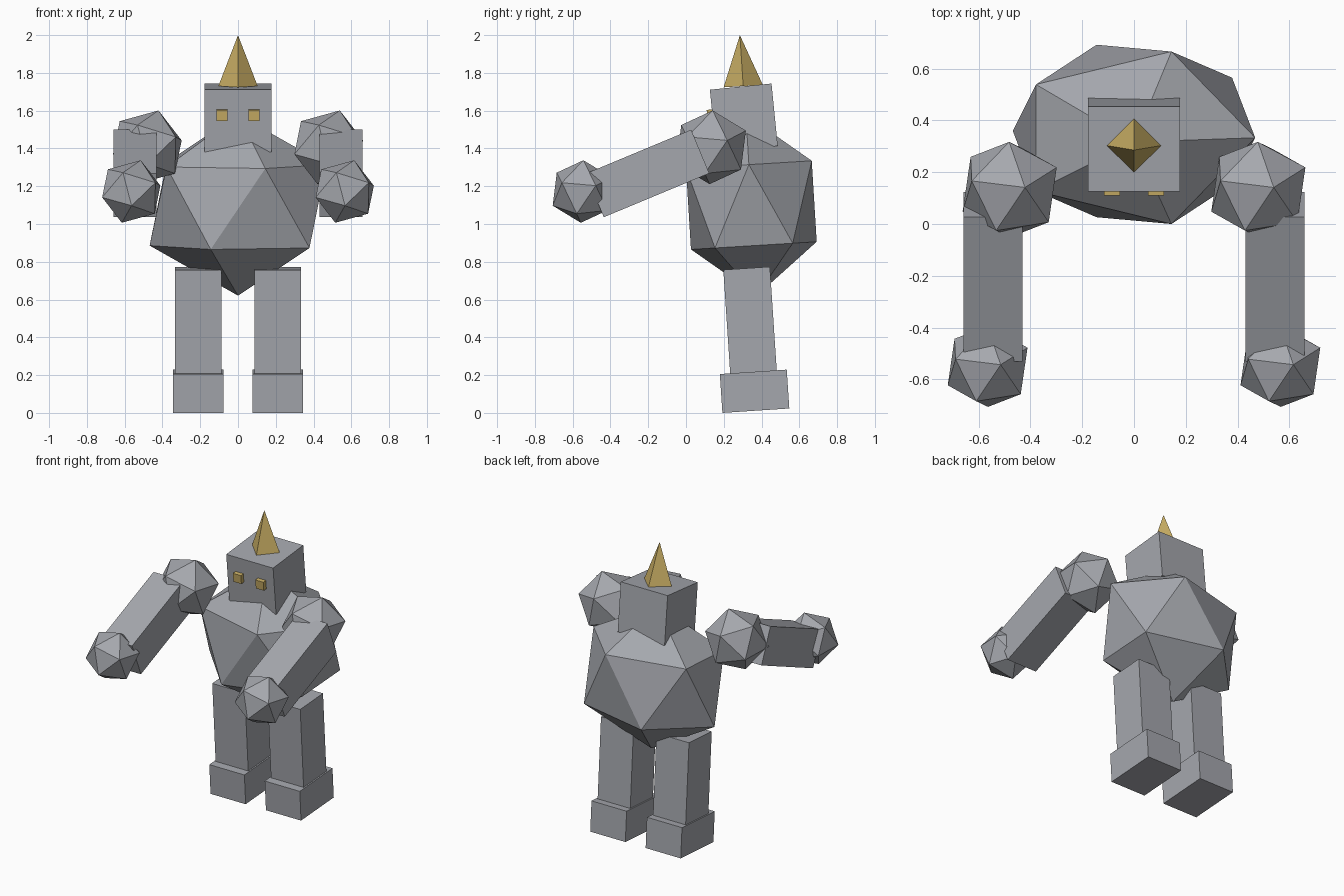
import bpy
import bmesh
from math import radians
from mathutils import Matrix, Vector

cube = bpy.data.objects.get("Cube")
if cube:
    bpy.data.objects.remove(cube, do_unlink=True)


def make_material(name, rgb):
    mat = bpy.data.materials.new(name)
    mat.use_nodes = True
    mat.diffuse_color = (*rgb, 1)
    mat.node_tree.nodes["Principled BSDF"].inputs["Base Color"].default_value = (*rgb, 1)
    return mat


STONE = make_material("stone grey", (0.376, 0.388, 0.42))
GOLD = make_material("dull gold", (0.578, 0.42, 0.127))


def finish(name, bm, matrix, mat):
    """Turn a bmesh into a flat shaded object placed by the matrix."""
    bmesh.ops.transform(bm, matrix=matrix, verts=bm.verts)
    bmesh.ops.recalc_face_normals(bm, faces=bm.faces)
    mesh = bpy.data.meshes.new(name)
    bm.to_mesh(mesh)
    bm.free()
    mesh.materials.append(mat)
    obj = bpy.data.objects.new(name, mesh)
    bpy.context.collection.objects.link(obj)
    return obj


def placed(centre, tilt):
    return Matrix.Translation(centre) @ Matrix.Rotation(radians(tilt), 4, 'X')


def box(name, centre, size, tilt, mat=STONE):
    bm = bmesh.new()
    bmesh.ops.create_cube(bm, size=1)
    finish(name, bm, placed(centre, tilt) @ Matrix.Diagonal((*size, 1)), mat)


def boulder(name, matrix):
    bm = bmesh.new()
    bmesh.ops.create_icosphere(bm, subdivisions=1, radius=1)
    finish(name, bm, matrix, STONE)


# Torso: a squashed boulder leaning slightly forward
boulder("torso", placed((0, 0.346, 1.10), 3.5) @ Matrix.Diagonal((0.523, 0.392, 0.48, 1)))

# Head and horn
box("head", (0, 0.306, 1.562), (0.355, 0.328, 0.332), 5.7)
bm = bmesh.new()
bmesh.ops.create_cone(bm, cap_ends=True, segments=4, radius1=0.104, radius2=0, depth=0.27)
finish("horn", bm, placed((0, 0.294, 1.865), 3.7), GOLD)

# Shared orientation of the shoulder and fist boulders
up = Vector((0.29, 0.04, 0.955)).normalized()
back = Vector((0, 0.89, 0.455))
back = (back - up * back.dot(up)).normalized()
turn = Matrix((back, up.cross(back), up)).transposed().to_4x4()

for side, s in (("left", 1), ("right", -1)):
    box(side + "_eye", (s * 0.085, 0.142, 1.577), (0.06, 0.06, 0.06), 5.7, GOLD)
    # Arms
    box(side + "_arm", (s * 0.545, -0.204, 1.2675), (0.228, 0.605, 0.25), 22.6)
    for part, centre, radius in (("shoulder", (s * 0.48, 0.133, 1.406), 0.204),
                                 ("fist", (s * 0.565, -0.55, 1.172), 0.173)):
        boulder(f"{side}_{part}", Matrix.Translation(centre) @ turn @ Matrix.Scale(radius, 4))
    # Legs
    box(side + "_leg", (s * 0.21, 0.339, 0.491), (0.247, 0.247, 0.55), 3.8)
    box(side + "_foot", (s * 0.21, 0.363, 0.1145), (0.266, 0.355, 0.206), 3.8)
